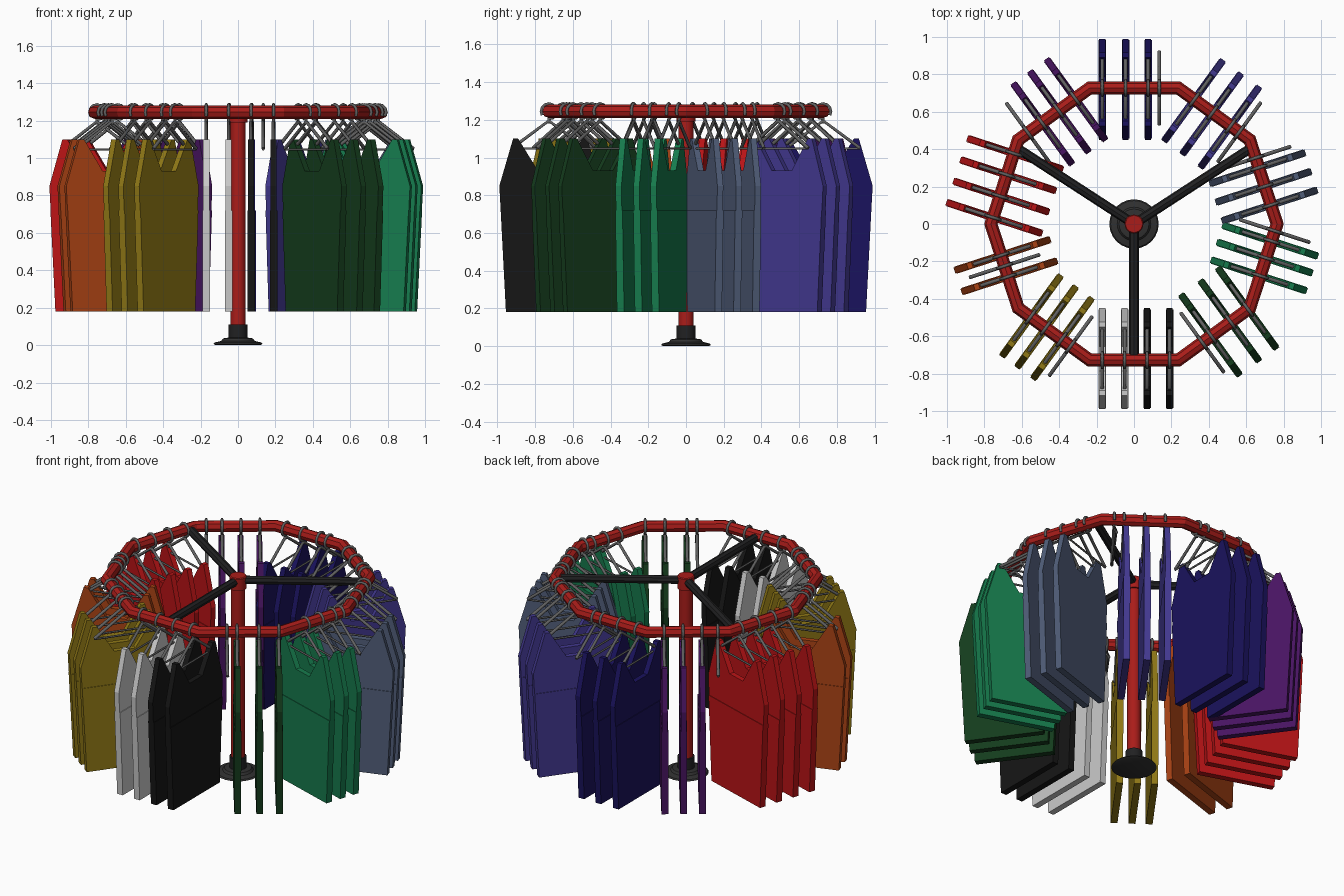
import bpy, bmesh
from math import radians, sin, cos, pi

if "Cube" in bpy.data.objects:
    bpy.data.objects.remove(bpy.data.objects["Cube"])

RING_Z, APOTHEM = 1.245, 0.7276


def material(name, rgb):
    m = bpy.data.materials.new(name)
    m.diffuse_color = (*rgb, 1)
    m.use_nodes = True
    m.node_tree.nodes["Principled BSDF"].inputs["Base Color"].default_value = m.diffuse_color
    return m


RED = material("red_paint", (0.40, 0.012, 0.01))
DARK = material("dark_metal", (0.015, 0.015, 0.016))
BASE = material("base_grey", (0.03, 0.03, 0.03))
WIRE = material("wire_grey", (0.12, 0.12, 0.12))


def add_object(name, data, loc=(0, 0, 0), rot_z=0):
    ob = bpy.data.objects.new(name, data)
    bpy.context.collection.objects.link(ob)
    ob.location = loc
    ob.rotation_euler.z = rot_z
    return ob


def lathe(name, profile, mat, n=24):
    """Solid of revolution about z from (radius, z) points."""
    bm = bmesh.new()
    rings = [[bm.verts.new((r * cos(2 * pi * i / n), r * sin(2 * pi * i / n), z))
              for i in range(n)] for r, z in profile]
    for a, b in zip(rings, rings[1:]):
        for i in range(n):
            j = (i + 1) % n
            bm.faces.new((a[i], a[j], b[j], b[i]))
    bm.faces.new(rings[0][::-1])
    bm.faces.new(rings[-1])
    me = bpy.data.meshes.new(name)
    bm.to_mesh(me)
    bm.free()
    me.materials.append(mat)
    ob = add_object(name, me)
    bpy.context.view_layer.objects.active = ob
    ob.select_set(True)
    bpy.ops.object.shade_smooth_by_angle(angle=radians(35))
    ob.select_set(False)


# Stand: base plate, collar, pole and hub
lathe("base_plate", [(0.12, 0), (0.132, 0.006), (0.125, 0.014), (0.09, 0.022),
                     (0.08, 0.036), (0.05, 0.04)], BASE)
lathe("base_collar", [(0.05, 0.035), (0.05, 0.11)], DARK)
lathe("pole", [(0.04, 0.1), (0.04, 1.2)], RED)
lathe("hub", [(0.05, 1.19), (0.05, 1.265), (0.045, 1.27)], RED)

# Ten-sided top rail
bpy.ops.mesh.primitive_torus_add(major_segments=10, minor_segments=8, major_radius=0.765,
                                 minor_radius=0.036, location=(0, 0, RING_Z))
rail = bpy.context.object
rail.name = "top_rail"
rail.data.materials.append(RED)

# Three spokes
for i, deg in enumerate((33, 147, 270)):
    a = radians(deg)
    bpy.ops.mesh.primitive_cylinder_add(vertices=8, radius=0.026, depth=0.69,
                                        location=(0.385 * cos(a), 0.385 * sin(a), 1.24),
                                        rotation=(0, pi / 2, a))
    bpy.context.object.name = f"spoke_{i + 1}"
    bpy.context.object.data.materials.append(DARK)

# Hanger: hook round the rail, sloping arms, thin cross bar (x is radial)
hanger = bpy.data.curves.new("hanger", 'CURVE')
hanger.dimensions = '3D'
hanger.bevel_depth = 0.01
hanger.bevel_resolution = 1
hanger.use_fill_caps = True
hook = [(0.041 * cos(radians(d)), RING_Z + 0.041 * sin(radians(d))) for d in range(-30, 271, 30)]
paths = [(hook + [(0, 1.18)], 0.85),
         ([(-0.195, 1.05), (0, 1.195), (0.195, 1.05)], 1.0),
         ([(-0.195, 1.047), (0.195, 1.047)], 0.6)]
for pts, r in paths:
    sp = hanger.splines.new('POLY')
    sp.points.add(len(pts) - 1)
    for p, (x, z) in zip(sp.points, pts):
        p.co = (x, 0, z, 1)
        p.radius = r
hanger.materials.append(WIRE)


def garment_mesh(name, mat):
    """Sleeveless top: thicker body below the armholes, thinner shoulders above."""
    body = [(0.235, 0.18), (0.263, 0.72)]
    top = [(0.263, 0.72), (0.27, 0.85), (0.197, 1.10), (0.17, 1.10), (0.065, 0.93)]
    bm = bmesh.new()
    for half, t in ((body, 0.020), (top, 0.0165)):
        outline = half + [(-x, z) for x, z in reversed(half)]
        face = bm.faces.new([bm.verts.new((x, -t, z)) for x, z in outline])
        out = bmesh.ops.extrude_face_region(bm, geom=[face])
        moved = [v for v in out["geom"] if isinstance(v, bmesh.types.BMVert)]
        bmesh.ops.translate(bm, verts=moved, vec=(0, 2 * t, 0))
    bmesh.ops.recalc_face_normals(bm, faces=bm.faces)
    me = bpy.data.meshes.new(name)
    bm.to_mesh(me)
    bm.free()
    me.materials.append(mat)
    return me


# Per rail side: angle, colour, garment offsets along the side, empty hanger offset
SIDES = [
    (18, "teal", (0.08, 0.11, 0.19), (0.08, -0.025, -0.13), 0.135),
    (54, "violet", (0.055, 0.04, 0.28), (0.13, 0.01, -0.11), -0.167),
    (90, "navy", (0.01, 0.006, 0.11), (0.17, 0.045, -0.075), -0.135),
    (126, "purple", (0.065, 0.007, 0.12), (-0.14, -0.03, 0.08), 0.172),
    (162, "scarlet", (0.5, 0.007, 0.008), (-0.16, -0.04, 0.08, 0.2), None),
    (198, "orange", (0.40, 0.055, 0.007), (-0.06, 0.06), 0.0),
    (234, "yellow", (0.28, 0.19, 0.008), (-0.155, -0.055, 0.05), 0.11),
    (270, "white", (0.6, 0.6, 0.6), (-0.17, -0.05), None),
    (270, "black", (0.008, 0.008, 0.008), (0.07, 0.19), None),
    (306, "dark_green", (0.007, 0.045, 0.012), (-0.018, 0.11, 0.225), -0.077),
    (342, "green", (0.008, 0.20, 0.075), (0.14, 0.045, -0.055), 0.197),
]


def place(name, data, a, dist, t):
    add_object(name, data, (dist * cos(a) - t * sin(a), dist * sin(a) + t * cos(a), 0), a)


for deg, colour, rgb, offsets, empty in SIDES:
    a = radians(deg)
    mesh = garment_mesh(f"{colour}_top", material(f"{colour}_cloth", rgb))
    for i, t in enumerate(offsets):
        place(f"{colour}_top_{i + 1}", mesh, a, 0.72, t)
        place(f"{colour}_hanger_{i + 1}", hanger, a, APOTHEM, t)
    if empty is not None:
        place(f"{colour}_empty_hanger", hanger, a, APOTHEM, empty)
